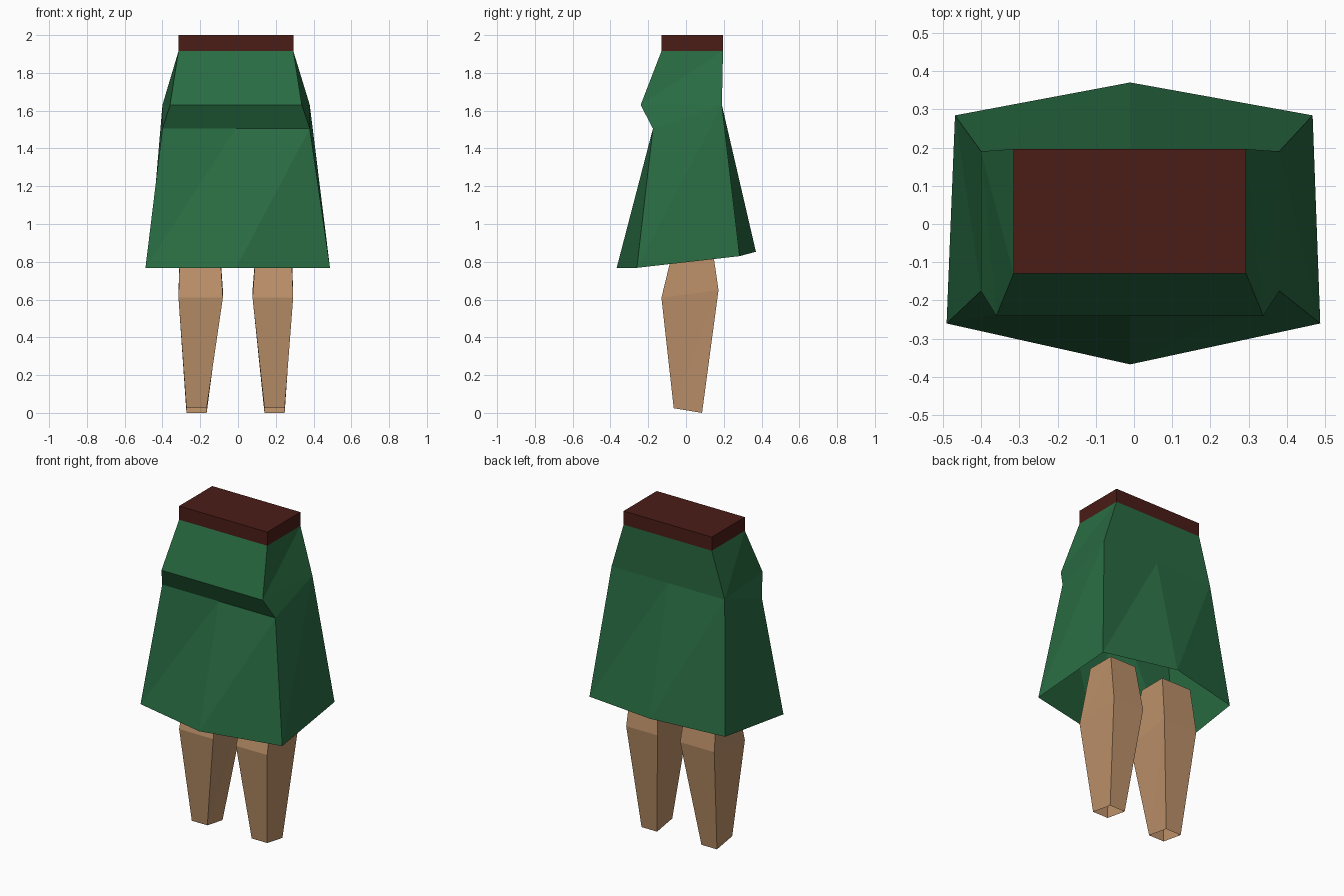
import bpy, bmesh

if "Cube" in bpy.data.objects:
    bpy.data.objects.remove(bpy.data.objects["Cube"])


def material(name, rgb):
    m = bpy.data.materials.new(name)
    m.diffuse_color = (*rgb, 1)
    m.use_nodes = True
    m.node_tree.nodes["Principled BSDF"].inputs["Base Color"].default_value = m.diffuse_color
    return m


GREEN = material("green_cloth", (0.022, 0.15, 0.055))
RED = material("dark_red_band", (0.07, 0.012, 0.008))
SKIN = material("skin", (0.50, 0.28, 0.14))


def loft(name, rings, mat, cap_top=False):
    """Skin stacked rings (listed top to bottom, counter-clockwise from above)."""
    bm = bmesh.new()
    loops = [[bm.verts.new(p) for p in ring] for ring in rings]
    for up, low in zip(loops, loops[1:]):
        n = len(up)
        for i in range(n):
            j = (i + 1) % n
            bm.faces.new((low[i], low[j], up[j]))
            bm.faces.new((low[i], up[j], up[i]))
    if cap_top:
        bm.faces.new(loops[0])
    bmesh.ops.remove_doubles(bm, verts=bm.verts, dist=0.001)
    mesh = bpy.data.meshes.new(name)
    bm.to_mesh(mesh)
    bm.free()
    mesh.materials.append(mat)
    obj = bpy.data.objects.new(name, mesh)
    bpy.context.collection.objects.link(obj)
    return obj


def box_ring(x0, x1, front, back):
    """Four corners; front and back are (y, z)."""
    return [(x0, *front), (x1, *front), (x1, *back), (x0, *back)]


def skirt_ring(front_x, front, back_x, back, front_mid=None, back_mid=None):
    """Six points: two corners and a middle point on the front and on the back."""
    fl, fr, br, bl = *front_x, *reversed(back_x)
    return [(fl, *front), (-0.01, *(front_mid or front)), (fr, *front),
            (br, *back), (-0.01, *(back_mid or back)), (bl, *back)]


# Waistband
loft("waistband", [box_ring(-0.315, 0.293, (-0.13, z), (0.196, z))
                   for z in (2.0, 1.915)], RED, cap_top=True)

# Skirt: waist, front overhang, crease under it, flared open hem
waist, hips = (-0.315, 0.293), (-0.40, 0.38)
loft("skirt", [
    skirt_ring(waist, (-0.13, 1.915), waist, (0.196, 1.915)),
    skirt_ring((-0.36, 0.338), (-0.24, 1.63), hips, (0.19, 1.63)),
    skirt_ring(hips, (-0.175, 1.505), hips, (0.19, 1.63)),
    skirt_ring((-0.49, 0.487), (-0.26, 0.768), (-0.468, 0.467), (0.284, 0.83),
               (-0.367, 0.768), (0.37, 0.853)),
], GREEN)

# Legs: top hidden in the skirt, knee, slanted ankle
for side, thigh, knee, ankle in (
        ("left", (-0.305, -0.10), (-0.315, -0.08), (-0.273, -0.166)),
        ("right", (0.10, 0.28), (0.077, 0.292), (0.14, 0.247))):
    loft(side + "_leg", [
        box_ring(*thigh, (-0.05, 0.94), (0.13, 0.94)),
        box_ring(*knee, (-0.13, 0.61), (0.172, 0.65)),
        box_ring(*ankle, (-0.065, 0.025), (0.085, 0.0)),
    ], SKIN)
